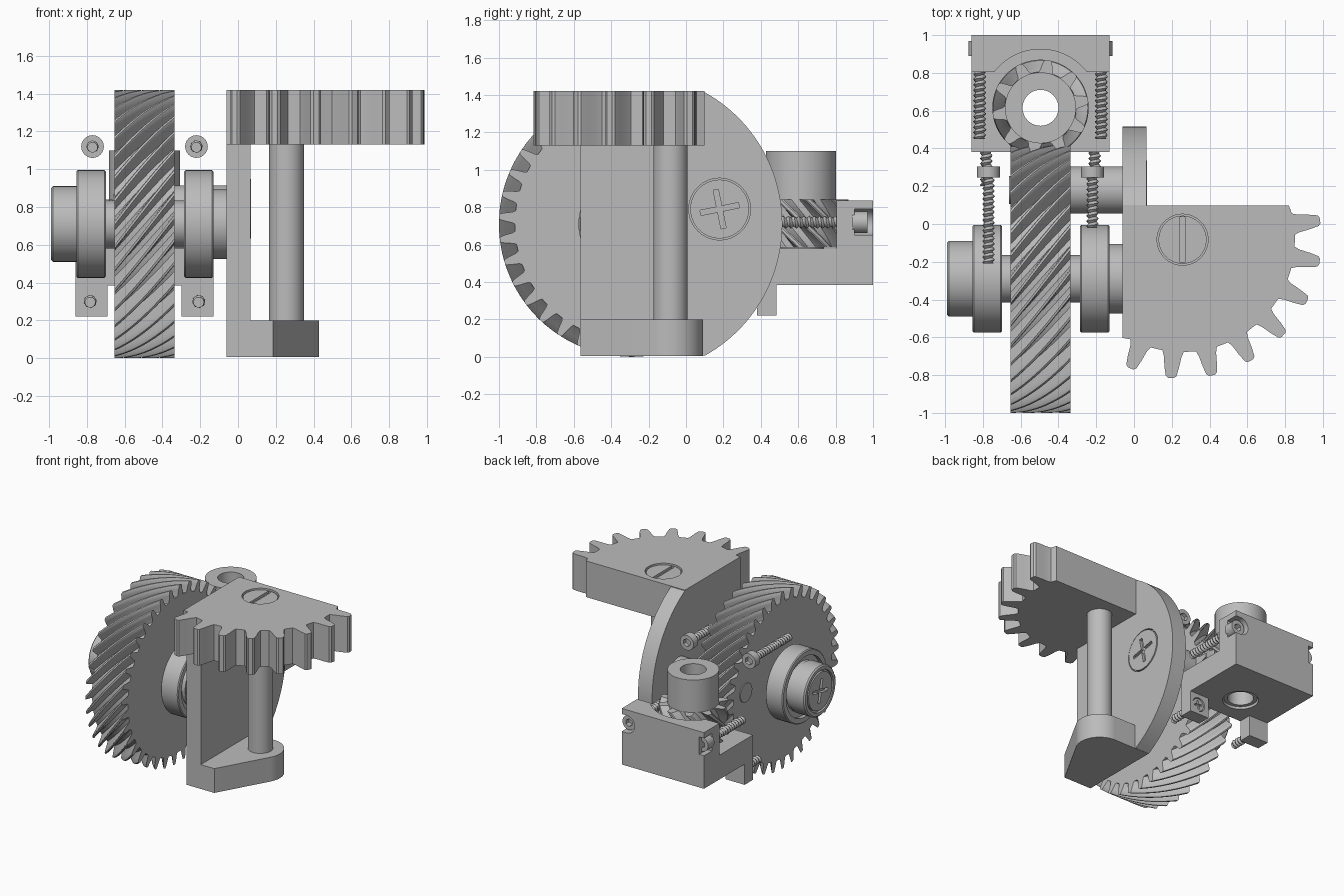
import bpy, bmesh
from math import sin, cos, pi, radians, ceil
from mathutils import Vector, Matrix

if "Cube" in bpy.data.objects:
    bpy.data.objects.remove(bpy.data.objects["Cube"])

metal = bpy.data.materials.new("grey_metal")
metal.use_nodes = True
GREY = (0.5, 0.5, 0.5, 1)
metal.diffuse_color = GREY
metal.node_tree.nodes["Principled BSDF"].inputs["Base Color"].default_value = GREY


def finish(bm, name, axis, center):
    """Turn local (u, v, w) so that w runs along the axis, then move to the centre."""
    turn = {"X": lambda c: (c.z, c.x, c.y), "Y": lambda c: (c.y, c.z, c.x), "Z": lambda c: c}[axis]
    for v in bm.verts:
        v.co = Vector(turn(v.co)) + Vector(center)
    bmesh.ops.recalc_face_normals(bm, faces=bm.faces)
    mesh = bpy.data.meshes.new(name)
    bm.to_mesh(mesh)
    bm.free()
    mesh.materials.append(metal)
    obj = bpy.data.objects.new(name, mesh)
    bpy.context.collection.objects.link(obj)
    return obj


def prism(name, outline, lo, hi, axis="Z", center=(0, 0, 0), twist=0.0, steps=1):
    bm = bmesh.new()
    rings = []
    for i in range(steps + 1):
        t = i / steps
        rot = Matrix.Rotation(twist * t, 3, "Z")
        rings.append([bm.verts.new(rot @ Vector((u, v, lo + (hi - lo) * t))) for u, v in outline])
    n = len(outline)
    for a, b in zip(rings, rings[1:]):
        for k in range(n):
            bm.faces.new((a[k], a[(k + 1) % n], b[(k + 1) % n], b[k]))
    bm.faces.new(rings[0][::-1])
    bm.faces.new(rings[-1])
    return finish(bm, name, axis, center)


def lathe(name, profile, axis="Z", center=(0, 0, 0), closed=False, segs=64):
    bm = bmesh.new()
    vs = [bm.verts.new((r, 0, w)) for r, w in profile]
    pairs = list(zip(vs, vs[1:])) + ([(vs[-1], vs[0])] if closed else [])
    es = [bm.edges.new(p) for p in pairs]
    bmesh.ops.spin(bm, geom=vs + es, cent=(0, 0, 0), axis=(0, 0, 1), angle=2 * pi, steps=segs)
    bmesh.ops.remove_doubles(bm, verts=bm.verts, dist=1e-5)
    return finish(bm, name, axis, center)


def rod(name, r, lo, hi, axis="Z", center=(0, 0, 0), segs=64):
    return lathe(name, [(0, lo), (r, lo), (r, hi), (0, hi)], axis, center, segs=segs)


def rect(u0, u1, v0, v1):
    return [(u0, v0), (u1, v0), (u1, v1), (u0, v1)]


def arc(cu, cv, r, a0, a1, n=32):
    angles = [radians(a0 + (a1 - a0) * i / n) for i in range(n + 1)]
    return [(cu + r * cos(a), cv + r * sin(a)) for a in angles]


def cut(obj, *cutters, op="DIFFERENCE"):
    for c in cutters:
        mod = obj.modifiers.new("cut", "BOOLEAN")
        mod.operation, mod.object, mod.solver = op, c, "EXACT"
        dg = bpy.context.evaluated_depsgraph_get()
        mesh = bpy.data.meshes.new_from_object(obj.evaluated_get(dg))
        obj.modifiers.clear()
        obj.data = mesh
        bpy.data.objects.remove(c)


def cross(obj, half, width, lo, hi, axis, center, angle=0.0):
    for a in (angle, angle + pi / 2):
        bar = [Matrix.Rotation(a, 2) @ Vector(p) for p in rect(-half, half, -width, width)]
        cut(obj, prism("cross_cutter", bar, lo, hi, axis, center))


TOOTH = [(-.32, 0), (-.25, .2), (-.19, .6), (-.13, .93), (-.07, 1),
         (.07, 1), (.13, .93), (.19, .6), (.25, .2), (.32, 0)]


def teeth(count, root, tip, ks, start=0.0):
    step = 2 * pi / count
    return [((root + (tip - root) * h) * cos(start + (k + f) * step),
             (root + (tip - root) * h) * sin(start + (k + f) * step)) for k in ks for f, h in TOOTH]


def thread(name, r, lo, hi, axis, center, pitch=0.028):
    """One-start thread: a lobed section twisted along its axis."""
    n = 12
    sec = []
    for k in range(n):
        rr = r * (1 - 0.35 * abs(2 * k / n - 1))
        sec.append((rr * cos(2 * pi * k / n), rr * sin(2 * pi * k / n)))
    turns = (hi - lo) / pitch
    return prism(name, sec, lo, hi, axis, center, 2 * pi * turns, ceil(turns * 8))


# Large helical gear with its axle, bearings and eccentric pin
HUB = (0, -.29, .71)
PIN = (0, .18, .79)
MID = -.495
prism("helical_gear", teeth(36, .625, .71, range(36)), -.655, -.335, "X", HUB, -.58, 10)
axle = lathe("axle", [(0, -.99), (.15, -.99), (.15, -.97), (.165, -.97), (.165, -.99), (.19, -.99),
                      (.2, -.98), (.2, -.855), (.125, -.855), (.125, -.13), (.185, -.13),
                      (.185, -.06), (0, -.06)], "X", HUB)
cross(axle, .095, .013, -1.02, -.96, "X", HUB, .2)
for side, lo, hi in (("left", -.285, -.13), ("right", -.855, -.70)):
    lathe(side + "_bearing", [(.12, lo), (.195, lo), (.195, lo + .03), (.24, lo + .03), (.24, lo),
                              (.278, lo), (.285, lo + .007), (.285, hi - .007), (.278, hi), (.24, hi),
                              (.24, hi - .03), (.195, hi - .03), (.195, hi), (.12, hi)],
          "X", HUB, closed=True)
rod("eccentric_pin", .125, -.4, .03, "X", PIN)
rod("pin_end", .075, -.662, -.4, "X", PIN)

# Side plate with the cross-slotted pin head
plate = prism("side_plate", [(-.565, .005)] + arc(-.29, .71, .805, -61, 61, 48) + [(-.565, 1.415)],
              -.06, .065, "X")
cut(plate, rod("cutter", .165, .035, .1, "X", PIN))
head = rod("pin_head", .157, .034, .069, "X", PIN)
cross(head, .105, .014, .048, .1, "X", PIN, .2)

# Foot, post and toothed sector
POST = (.257, -.083, 0)
prism("foot", [(-.06, -.565), (.185, -.565)] + arc(POST[0], POST[1], .173, -29, 90) + [(-.06, .09)],
      .005, .2)
rod("post", .092, .15, 1.2, "Z", POST)
rim = [(x + POST[0], y + POST[1]) for x, y in teeth(21, .595, .735, range(0, -8, -1), radians(8))]
# reverse each tooth so the rim runs clockwise
n = len(TOOTH)
rim = [p for i in range(0, len(rim), n) for p in rim[i:i + n][::-1]]
rim = [p for p in rim if p[0] > -.055]
sector = prism("toothed_sector", [(-.06, .098), (.82, .098)] + rim + [(-.06, rim[-1][1] + .008)],
               1.13, 1.42)
cut(sector, rod("cutter", .135, 1.39, 1.5, "Z", POST))
cap = rod("post_cap", .127, 1.38, 1.41, "Z", POST)
cut(cap, prism("cutter", rect(-.014, .014, -.12, .12), 1.392, 1.5, "Z", POST))

# Bearing block: L-shaped body with two legs, worm clearance and screw pockets
WORM = (MID, .615, 0)
block = prism("worm_block", [(.38, .385), (1, .385), (1, .835), (.805, .835), (.805, .58), (.38, .58)],
              -.86, -.13, "X")
cut(block, rod("cutter", .31, .58, 1, "Z", WORM), rod("cutter", .13, .2, .7, "Z", WORM),
    rod("cutter", .74, -.685, -.30, "X", HUB))
for side, s in (("left", 1), ("right", -1)):
    bx = MID + s * .322
    pocket = (bx, 0, .72)
    lo, hi = sorted((0, s * .2))
    cut(block, rod("cutter", .07, .9, 1.1, "Y", pocket),
        prism("cutter", rect(-.07, .07, lo, hi), .9, 1.1, "Y", pocket))
    clamp_head = rod(side + "_clamp_screw_head", .058, .89, .97, "Y", pocket, 32)
    cut(clamp_head, prism("cutter", arc(0, 0, .03, 0, 300, 5), .93, 1.1, "Y", pocket))
    thread(side + "_clamp_screw", .035, .45, .9, "Y", pocket)

    # Leg with its cross-head screw
    x0, x1 = sorted((MID + s * .195, MID + s * .365))
    leg = prism(side + "_leg", rect(.38, .485, .22, .4), x0, x1, "X")
    lx = (MID + s * .287, 0, .3)
    cut(leg, rod("cutter", .055, .455, .6, "Y", lx))
    leg_head = rod(side + "_leg_screw_head", .05, .44, .478, "Y", lx, 32)
    cross(leg_head, .035, .007, .462, .5, "Y", lx, .2)
    thread(side + "_leg_screw", .034, .2, .44, "Y", lx)

    # Loose socket screw above
    sx = (MID + s * .275, 0, 1.12)
    loose_head = rod(side + "_long_screw_head", .06, .245, .305, "Y", sx, 32)
    cut(loose_head, prism("cutter", arc(0, 0, .032, 0, 300, 5), .275, .4, "Y", sx))
    thread(side + "_long_screw", .033, -.02 if s > 0 else -.21, .245, "Y", sx)

# Worm pinion with its hollow collar
pinion = prism("worm_pinion", teeth(10, .19, .255, range(10)), .585, .84, "Z", WORM, -1.1, 14)
cut(pinion, rod("cutter", .11, .3, 1, "Z", WORM))
lathe("pinion_collar", [(.095, .4), (.122, .4), (.122, .7), (.188, .7), (.188, 1.1), (.095, 1.1)],
      "Z", WORM, closed=True)

# Smooth the round faces and keep sharp edges
for o in bpy.context.scene.objects:
    o.select_set(o.type == "MESH")
    if o.type == "MESH":
        bpy.context.view_layer.objects.active = o
bpy.ops.object.shade_smooth_by_angle(angle=radians(30))
